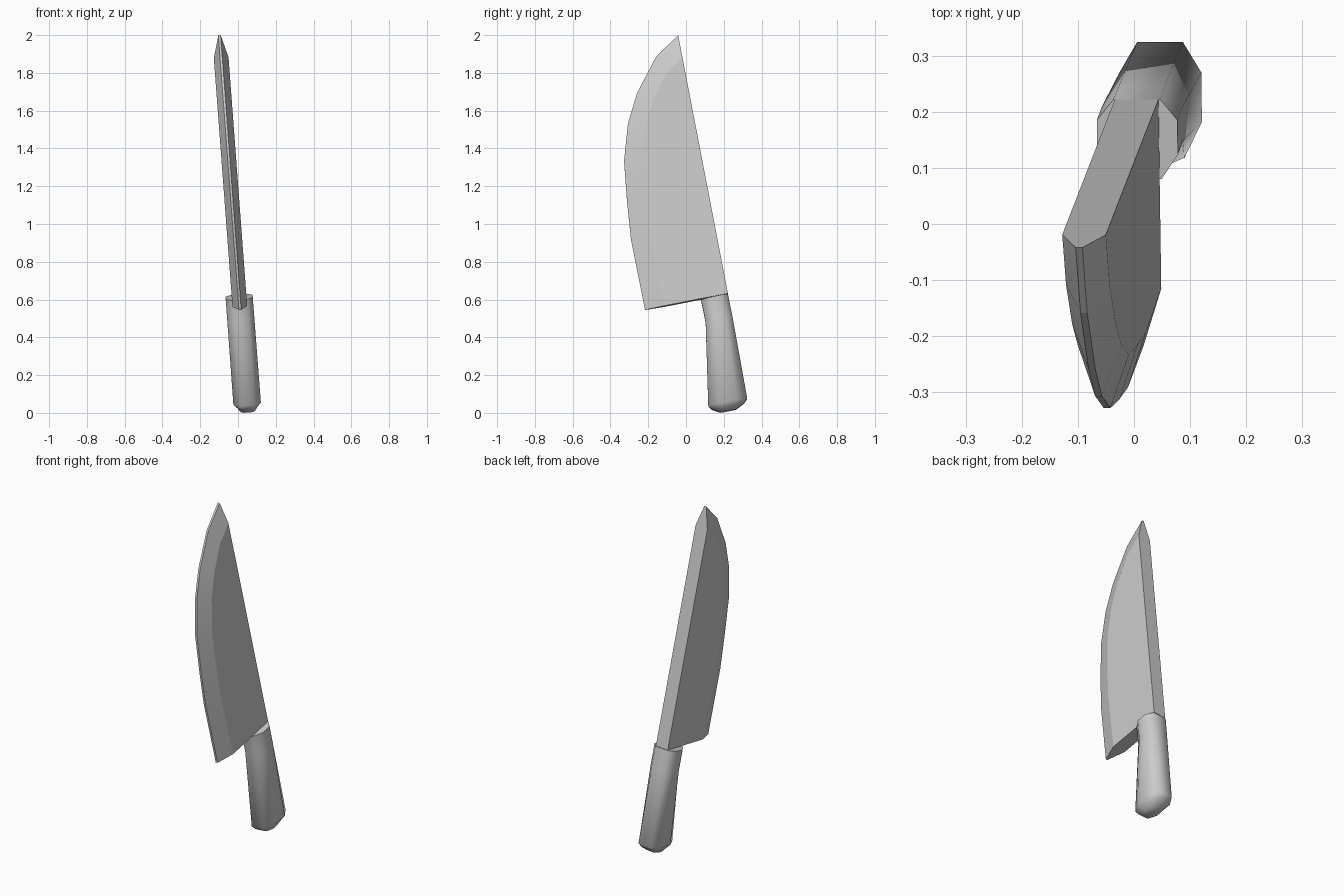
import bpy, bmesh, math

if "Cube" in bpy.data.objects:
    bpy.data.objects.remove(bpy.data.objects["Cube"])

LEAN = math.atan(0.075)   # sideways lean of the whole knife
BASE_X = 0.052            # where the centre plane meets the ground


def make_part(name, verts, faces, smooth_angle):
    """Mesh from points given as (thickness, y, z), then leaned sideways."""
    mesh = bpy.data.meshes.new(name)
    stretch = 1 / math.cos(LEAN)
    mesh.from_pydata([(t, y, z * stretch) for t, y, z in verts], [], faces)
    bm = bmesh.new()
    bm.from_mesh(mesh)
    bmesh.ops.recalc_face_normals(bm, faces=bm.faces)
    bm.to_mesh(mesh)
    bm.free()
    obj = bpy.data.objects.new(name, mesh)
    bpy.context.collection.objects.link(obj)
    obj.rotation_euler.y = -LEAN
    obj.location.x = BASE_X
    bpy.ops.object.select_all(action='DESELECT')
    obj.select_set(True)
    bpy.context.view_layer.objects.active = obj
    bpy.ops.object.shade_smooth_by_angle(angle=math.radians(smooth_angle))
    return obj


# Blade: cutting edge from tip to heel, and the line where the bevel starts
edge = [(-0.042, 2.0), (-0.159, 1.884), (-0.259, 1.693), (-0.307, 1.534),
        (-0.328, 1.333), (-0.312, 1.116), (-0.291, 0.915), (-0.217, 0.545)]
shoulder = [(-0.019, 1.88), (-0.108, 1.79), (-0.178, 1.645), (-0.216, 1.51),
            (-0.233, 1.333), (-0.216, 1.13), (-0.194, 0.93), (-0.115, 0.564)]
spine_end = (0.222, 0.63)
n = len(edge)
side_count = 2 * n + 1
verts = []
for s in (-1, 1):
    verts += [(s * 0.006, y, z) for y, z in edge]
    verts += [(s * 0.039, y, z) for y, z in shoulder + [spine_end]]
faces = []
for o in (0, side_count):
    faces += [(o + i, o + i + 1, o + n + i + 1, o + n + i) for i in range(n - 1)]
    faces.append([o + n + i for i in range(n + 1)])
R = side_count
faces += [(i, i + 1, R + i + 1, R + i) for i in range(n - 1)]             # edge strip
for a, b in ((0, n), (n - 1, 2 * n - 1)):                                 # spine, heel
    faces.append((a, b, 2 * n, R + 2 * n, R + b, R + a))
make_part("blade", verts, faces, 14)

# Handle: eight-sided rings, each (front y, z), (back y, z), wide and narrow half widths
rings = [((0.180, 0.002), (0.265, 0.018), 0.038, 0.022),
         ((0.138, 0.017), (0.305, 0.048), 0.052, 0.030),
         ((0.118, 0.038), (0.324, 0.075), 0.073, 0.041),
         ((0.104, 0.480), (0.246, 0.507), 0.072, 0.041),
         ((0.080, 0.597), (0.222, 0.628), 0.072, 0.042)]
verts, faces = [], []
for (fy, fz), (by, bz), wide, narrow in rings:
    for t, k in ((-narrow, 0), (narrow, 0), (wide, 0.31), (wide, 0.74),
                 (narrow, 1), (-narrow, 1), (-wide, 0.74), (-wide, 0.31)):
        verts.append((t, fy + (by - fy) * k, fz + (bz - fz) * k))
for r in range(len(rings) - 1):
    for i in range(8):
        j = (i + 1) % 8
        faces.append((r * 8 + i, r * 8 + j, r * 8 + 8 + j, r * 8 + 8 + i))
faces.append(range(8))
faces.append(range(len(verts) - 8, len(verts)))
make_part("handle", verts, [list(f) for f in faces], 62)
